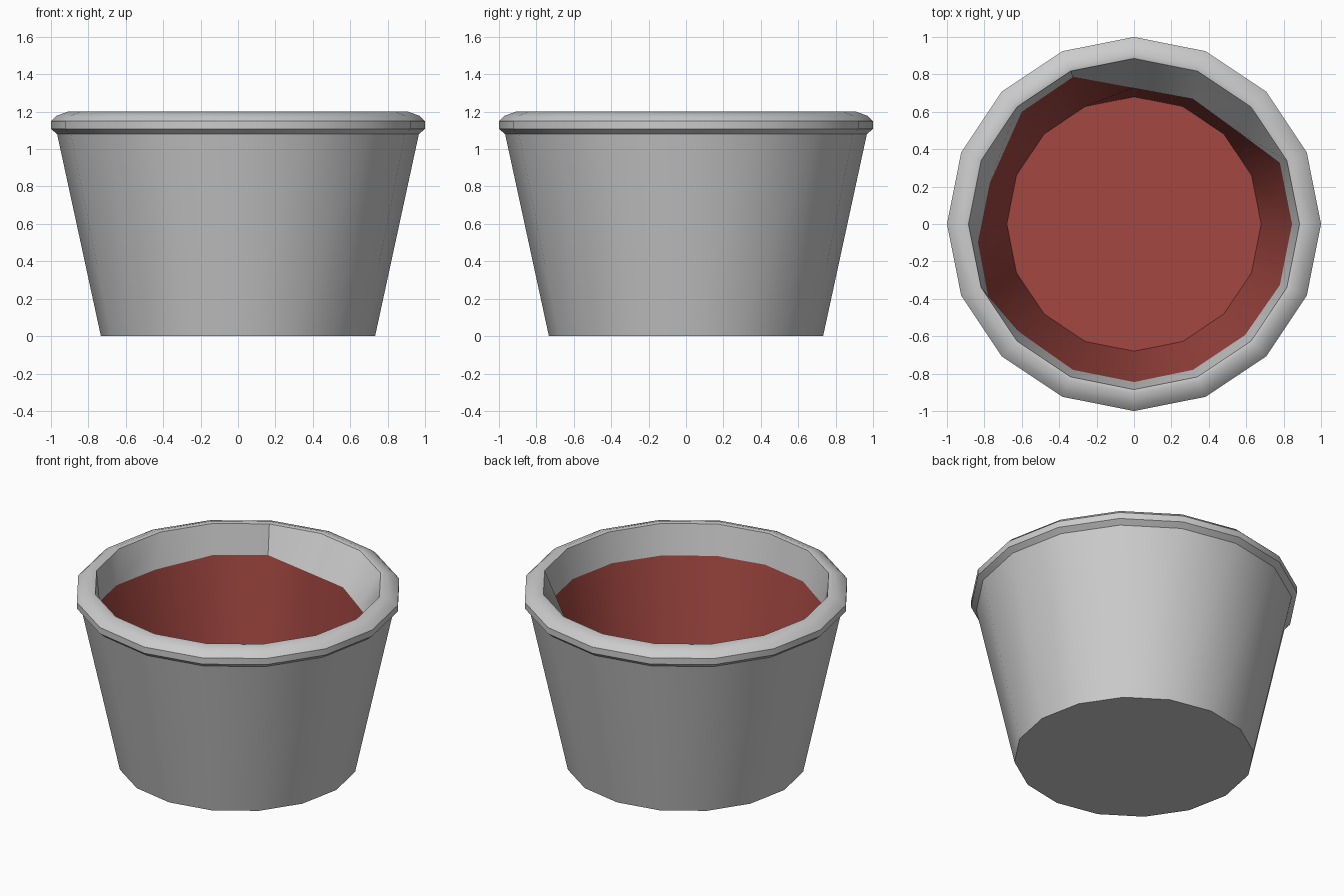
import bpy, bmesh, math

if "Cube" in bpy.data.objects:
    bpy.data.objects.remove(bpy.data.objects["Cube"])

SIDES = 16


def ring(r, z):
    return [(r * math.cos(2 * math.pi * i / SIDES),
             r * math.sin(2 * math.pi * i / SIDES), z) for i in range(SIDES)]


def skin(name, rings, cap_first=False, cap_last=False):
    """Join successive rings with quads, optionally closing the ends."""
    bm = bmesh.new()
    loops = [[bm.verts.new(p) for p in r] for r in rings]
    for a, b in zip(loops, loops[1:]):
        for i in range(SIDES):
            j = (i + 1) % SIDES
            bm.faces.new((a[i], a[j], b[j], b[i]))
    if cap_first:
        bm.faces.new(loops[0][::-1])
    if cap_last:
        bm.faces.new(loops[-1])
    me = bpy.data.meshes.new(name)
    bm.to_mesh(me)
    bm.free()
    ob = bpy.data.objects.new(name, me)
    bpy.context.collection.objects.link(ob)
    bpy.ops.object.select_all(action='DESELECT')
    ob.select_set(True)
    bpy.context.view_layer.objects.active = ob
    bpy.ops.object.shade_smooth_by_angle(angle=math.radians(35))
    return ob


# Uneven line where the grey inner wall meets the red lining
line = [(.845, 0), (.78, .326), (.55, .497), (.315, .668),
        (-.005, .727), (-.326, .786), (-.6, .6), (-.77, .22),
        (-.834, -.1), (-.78, -.385), (-.61, -.58), (-.326, -.78),
        (0, -.845), (.315, -.78), (.594, -.594), (.78, -.326)]
fill_line = [(x, y, 1.0) for x, y in line]

# Tapered outer wall, rolled rim and upper inner wall
profile = [(.733, 0), (.967, 1.08), (1, 1.108), (1, 1.15),
           (.97, 1.178), (.91, 1.2), (.885, 1.195)]
skin("tub", [ring(r, z) for r, z in profile] + [fill_line], cap_first=True)

# Red lining and floor
lining = skin("red_lining", [fill_line, ring(.68, .15)], cap_last=True)
red = bpy.data.materials.new("red")
red.diffuse_color = (.37, .064, .053, 1)
red.use_nodes = True
red.node_tree.nodes["Principled BSDF"].inputs["Base Color"].default_value = red.diffuse_color
lining.data.materials.append(red)
